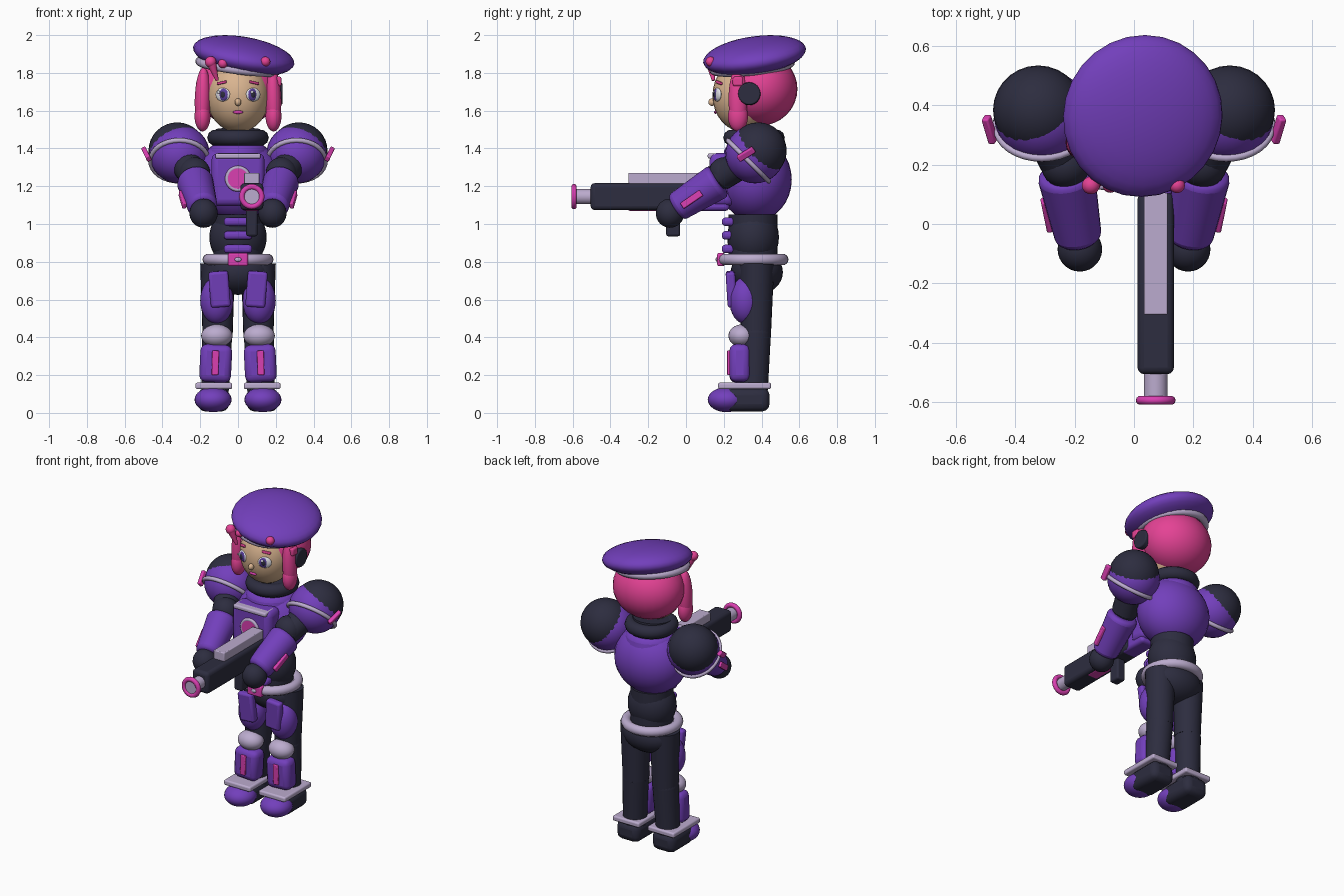
import bpy
from math import radians
from mathutils import Vector, Euler

cube = bpy.data.objects.get("Cube")
if cube:
    bpy.data.objects.remove(cube)


def material(name, rgb):
    m = bpy.data.materials.new(name)
    m.use_nodes = True
    m.diffuse_color = (*rgb, 1)
    m.node_tree.nodes["Principled BSDF"].inputs["Base Color"].default_value = (*rgb, 1)
    return m


PURPLE = material("purple armour", (0.17, 0.05, 0.5))
DARK = material("dark suit", (0.026, 0.026, 0.05))
LAVENDER = material("pale lavender", (0.5, 0.41, 0.62))
HAIR = material("pink hair", (0.78, 0.055, 0.3))
MAGENTA = material("magenta accent", (0.7, 0.05, 0.44))
SKIN = material("skin", (0.7, 0.46, 0.28))
WHITE = material("eye white", (0.85, 0.85, 0.9))
IRIS = material("violet iris", (0.1, 0.05, 0.34))


def finish(name, mat, rot=None):
    ob = bpy.context.object
    ob.name = name
    if rot is not None:
        ob.rotation_euler = rot
    ob.data.materials.append(mat)
    bpy.ops.object.shade_smooth_by_angle(angle=radians(40))
    return ob


def ball(name, mat, loc, size, rot=None):
    bpy.ops.mesh.primitive_uv_sphere_add(segments=28, ring_count=16, location=loc)
    bpy.context.object.scale = size
    bpy.ops.object.transform_apply(location=False, rotation=False, scale=True)
    return finish(name, mat, rot)


def box(name, mat, loc, size, rot=None, bevel=0.01):
    bpy.ops.mesh.primitive_cube_add(size=1, location=loc)
    bpy.context.object.scale = size
    bpy.ops.object.transform_apply(location=False, rotation=False, scale=True)
    ob = finish(name, mat, rot)
    mod = ob.modifiers.new("rounded edges", "BEVEL")
    mod.width, mod.segments = bevel, 3
    return ob


def tube(name, mat, a, b, r1, r2, bevel=0.0):
    a, b = Vector(a), Vector(b)
    bpy.ops.mesh.primitive_cone_add(vertices=24, radius1=r1, radius2=r2,
                                    depth=(b - a).length, location=(a + b) / 2)
    ob = finish(name, mat, (b - a).to_track_quat("Z", "Y").to_euler())
    if bevel:
        mod = ob.modifiers.new("rounded ends", "BEVEL")
        mod.width, mod.segments, mod.limit_method = bevel, 3, "ANGLE"
    return ob


def ring(name, mat, loc, major, minor, rot=None):
    bpy.ops.mesh.primitive_torus_add(major_segments=32, minor_segments=10, location=loc,
                                     major_radius=major, minor_radius=minor)
    return finish(name, mat, rot)


# Head, hair and beret
tilt = Euler((0.14, 0.17, 0))
ball("face", SKIN, (0, 0.31, 1.68), (0.167, 0.17, 0.195))
ball("hair", HAIR, (0, 0.39, 1.715), (0.225, 0.2, 0.195))
ball("beret", PURPLE, (0.03, 0.363, 1.892), (0.272, 0.275, 0.092), tilt)
ring("beret_band", LAVENDER, (0, 0.35, 1.835), 0.205, 0.023, (0.1, 0.13, 0))
for i, (x, z, r) in enumerate([(-0.145, 1.858, 0.03), (-0.08, 1.85, 0.025), (0.145, 1.86, 0.026)]):
    ball(f"beret_bead_{i + 1}", HAIR, (x, 0.13, z), (r, r, r))
tube("hair_tuft", HAIR, (-0.14, 0.13, 1.85), (-0.11, 0.145, 1.76), 0.025, 0.008)
tube("ear_pod", DARK, (0.2, 0.335, 1.69), (0.235, 0.335, 1.69), 0.062, 0.058, 0.006)
box("hair_clip", HAIR, (0.205, 0.275, 1.755), (0.05, 0.055, 0.05))
ball("nose", SKIN, (0, 0.138, 1.645), (0.017, 0.02, 0.02))
ball("mouth", MAGENTA, (0, 0.157, 1.592), (0.027, 0.008, 0.009))

# Torso
ring("collar", DARK, (0, 0.36, 1.457), 0.12, 0.043)
tube("neck", DARK, (0, 0.36, 1.38), (0, 0.35, 1.5), 0.12, 0.12)
ball("chest", PURPLE, (0, 0.365, 1.235), (0.235, 0.195, 0.22))
tube("upper_chest", PURPLE, (0, 0.36, 1.25), (0, 0.36, 1.42), 0.19, 0.15, 0.03)
box("chest_plate", PURPLE, (0, 0.19, 1.235), (0.28, 0.13, 0.28), bevel=0.035)
box("chest_bar", LAVENDER, (0, 0.165, 1.36), (0.24, 0.1, 0.028))
tube("emblem_disc", MAGENTA, (0, 0.14, 1.24), (0, 0.115, 1.24), 0.055, 0.055)
ring("emblem_ring", LAVENDER, (0, 0.125, 1.24), 0.058, 0.011, (radians(90), 0, 0))
ball("waist", DARK, (0, 0.355, 0.93), (0.152, 0.137, 0.16))
tube("waist_core", DARK, (0, 0.355, 0.8), (0, 0.355, 1.05), 0.13, 0.13)
for i, z in enumerate((1.012, 0.94, 0.868)):
    box(f"stomach_plate_{i + 1}", PURPLE, (0, 0.225, z), (0.15, 0.07, 0.045), bevel=0.018)
ring("belt", LAVENDER, (0, 0.355, 0.812), 0.157, 0.031)
box("buckle", MAGENTA, (0, 0.185, 0.812), (0.105, 0.04, 0.07))
ball("buckle_stud", LAVENDER, (0, 0.165, 0.812), (0.018, 0.008, 0.012))
ball("hips", DARK, (0, 0.375, 0.745), (0.18, 0.138, 0.12))

# Paired parts
for s, side in ((1, "left"), (-1, "right")):
    def n(part):
        return f"{side}_{part}"

    # Eyes, brows and side locks
    turn = Euler((0, 0, s * radians(25)))
    out = turn.to_matrix() @ Vector((0, -1, 0))
    eye = Vector((s * 0.08, 0.166, 1.685))
    ball(n("eye_white"), WHITE, eye, (0.042, 0.014, 0.036), turn)
    ball(n("iris"), IRIS, eye + out * 0.008 - Vector((s * 0.006, 0, 0)), (0.029, 0.01, 0.032), turn)
    ball(n("pupil"), DARK, eye + out * 0.014 - Vector((s * 0.006, 0, 0)), (0.015, 0.007, 0.018), turn)
    ball(n("eye_glint"), WHITE, eye + out * 0.02 + Vector((-0.014, 0, 0.013)), (0.008, 0.004, 0.008), turn)
    box(n("brow"), HAIR, (s * 0.085, 0.176, 1.748), (0.055, 0.02, 0.014), (0, s * 0.2, s * 0.45), 0.005)
    ball(n("long_lock"), HAIR, (s * 0.187, 0.275, 1.66), (0.042, 0.05, 0.17), (0, s * -0.03, 0))
    ball(n("lock_tip"), HAIR, (s * 0.188, 0.275, 1.57), (0.042, 0.053, 0.08))

    # Shoulder pad with rim ring
    slope = Euler((radians(-44), 0, 0))
    shoulder = Vector((s * 0.31, 0.365, 1.37))
    ball(n("shoulder_pad"), PURPLE, shoulder, (0.16, 0.157, 0.155))
    ball(n("shoulder_joint"), DARK, shoulder + Vector((s * 0.012, 0.018, 0.018)), (0.152, 0.15, 0.15))
    ring(n("shoulder_rim"), LAVENDER, shoulder + Vector((0, -0.035, -0.035)), 0.153, 0.013,
         (radians(-45), 0, 0))
    box(n("shoulder_tab"), MAGENTA, (s * 0.485, 0.318, 1.37), (0.025, 0.1, 0.035), (0.6, s * 0.45, 0), 0.006)

    # Arm
    elbow = Vector((s * 0.23, 0.185, 1.25))
    wrist = Vector((s * 0.185, -0.055, 1.085))
    tube(n("upper_arm"), DARK, shoulder, elbow, 0.085, 0.075)
    ball(n("elbow"), DARK, elbow + Vector((0, 0.015, 0.02)), (0.083, 0.08, 0.083))
    tube(n("forearm"), PURPLE, elbow + Vector((0, -0.01, -0.02)), wrist, 0.098, 0.078, 0.025)
    ball(n("hand"), DARK, (s * 0.182, -0.085, 1.057), (0.075, 0.075, 0.077))
    box(n("forearm_strip"), MAGENTA, (s * 0.293, 0.03, 1.13), (0.022, 0.125, 0.036),
        (radians(34), 0, s * -0.2), 0.006)

    # Leg
    tube(n("thigh"), DARK, (s * 0.108, 0.37, 0.42), (s * 0.108, 0.375, 0.79), 0.08, 0.092)
    ball(n("knee_joint"), DARK, (s * 0.11, 0.37, 0.42), (0.08, 0.08, 0.08))
    tube(n("calf"), DARK, (s * 0.122, 0.36, 0.1), (s * 0.11, 0.37, 0.42), 0.072, 0.08)
    ball(n("thigh_guard"), PURPLE, (s * 0.112, 0.315, 0.595), (0.088, 0.085, 0.125))
    box(n("thigh_plate"), PURPLE, (s * 0.098, 0.24, 0.655), (0.105, 0.05, 0.19), (0.06, s * 0.08, 0), 0.015)
    ball(n("knee_cap"), LAVENDER, (s * 0.112, 0.295, 0.408), (0.083, 0.07, 0.06))
    box(n("shin_guard"), PURPLE, (s * 0.118, 0.285, 0.262), (0.168, 0.11, 0.2), (0, s * -0.05, 0), 0.035)
    box(n("shin_strip"), MAGENTA, (s * 0.12, 0.228, 0.265), (0.036, 0.02, 0.13), (0, s * -0.03, 0), 0.005)
    box(n("ankle_cuff"), LAVENDER, (s * 0.128, 0.31, 0.143), (0.195, 0.28, 0.034))
    ball(n("toe"), PURPLE, (s * 0.132, 0.215, 0.07), (0.098, 0.1, 0.066))
    box(n("boot"), DARK, (s * 0.13, 0.325, 0.07), (0.165, 0.235, 0.125), None, 0.04)

# Blaster
GX, GZ = 0.073, 1.145
box("blaster_body", DARK, (GX, -0.2, GZ), (0.122, 0.61, 0.142), bevel=0.022)
box("blaster_stock", PURPLE, (GX, 0.13, GZ - 0.01), (0.11, 0.2, 0.13), bevel=0.02)
box("blaster_rail", LAVENDER, (GX, -0.1, 1.24), (0.08, 0.41, 0.062), bevel=0.005)
box("blaster_underglow", MAGENTA, (GX, -0.2, 1.085), (0.07, 0.21, 0.03), bevel=0.006)
box("blaster_grip", DARK, (GX, -0.068, 1.01), (0.06, 0.075, 0.15), bevel=0.012)
tube("blaster_barrel", LAVENDER, (GX, -0.48, GZ), (GX, -0.6, GZ), 0.04, 0.04)
ring("blaster_muzzle", MAGENTA, (GX, -0.593, GZ), 0.052, 0.015, (radians(90), 0, 0))
